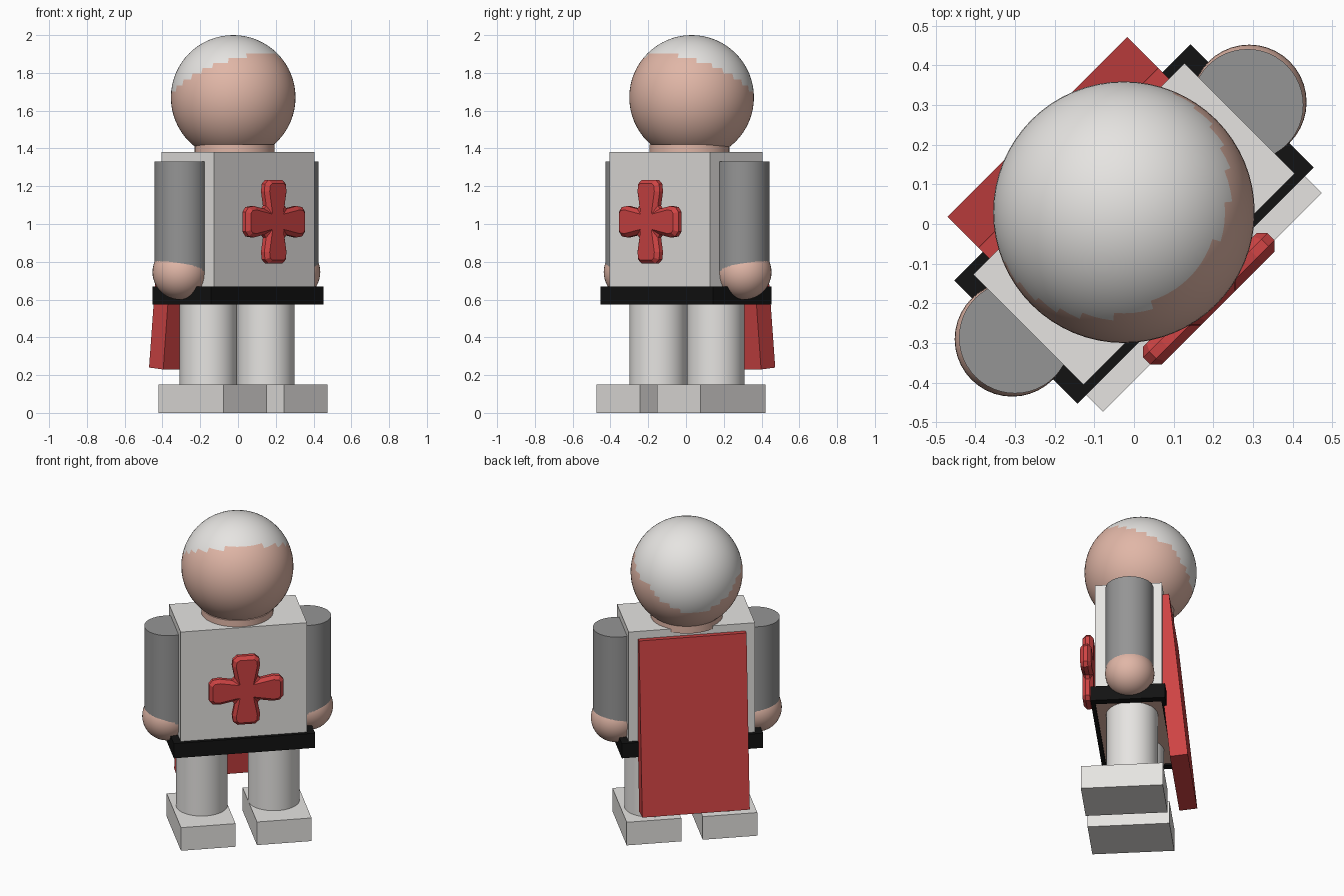
import bpy, bmesh, math
from mathutils import Matrix, Vector

if "Cube" in bpy.data.objects:
    bpy.data.objects.remove(bpy.data.objects["Cube"])

TURN = math.radians(45)      # whole figure is turned towards front right


def material(name, rgb):
    m = bpy.data.materials.new(name)
    m.diffuse_color = (*rgb, 1)
    m.use_nodes = True
    m.node_tree.nodes["Principled BSDF"].inputs["Base Color"].default_value = m.diffuse_color
    return m


WHITE = material("white", (0.79, 0.775, 0.755))
GREY = material("grey", (0.30, 0.30, 0.30))
SKIN = material("skin", (0.75, 0.47, 0.385))
RED = material("red", (0.62, 0.057, 0.057))
BLACK = material("black", (0.006, 0.006, 0.006))


def finish(name, bm, mats, smooth=False):
    bmesh.ops.recalc_face_normals(bm, faces=bm.faces)
    mesh = bpy.data.meshes.new(name)
    bm.to_mesh(mesh)
    bm.free()
    for m in mats:
        mesh.materials.append(m)
    ob = bpy.data.objects.new(name, mesh)
    bpy.context.collection.objects.link(ob)
    ob.rotation_euler.z = TURN
    if smooth:
        bpy.ops.object.select_all(action='DESELECT')
        ob.select_set(True)
        bpy.context.view_layer.objects.active = ob
        bpy.ops.object.shade_smooth_by_angle(angle=math.radians(40))
    return ob


def box_bm(lo, hi):
    lo, hi = Vector(lo), Vector(hi)
    bm = bmesh.new()
    bmesh.ops.create_cube(bm, size=1, matrix=Matrix.Translation((lo + hi) / 2)
                          @ Matrix.Diagonal((*(hi - lo), 1)))
    return bm


def cylinder(name, x, y, z0, z1, r, mat):
    bm = bmesh.new()
    bmesh.ops.create_cone(bm, cap_ends=True, segments=48, radius1=r, radius2=r, depth=z1 - z0,
                          matrix=Matrix.Translation((x, y, (z0 + z1) / 2)))
    return finish(name, bm, [mat], True)


def sphere_bm(centre, r, seg, rings):
    bm = bmesh.new()
    bmesh.ops.create_uvsphere(bm, u_segments=seg, v_segments=rings, radius=r,
                              matrix=Matrix.Translation(centre))
    return bm


def prism(name, pts, axis, a, b, mat):
    """Extrude a 2D outline along x (pts are y,z) or y (pts are x,z)."""
    bm = bmesh.new()
    put = (lambda p, t: (t, p[0], p[1])) if axis == 'x' else (lambda p, t: (p[0], t, p[1]))
    la, lb = ([bm.verts.new(put(p, t)) for p in pts] for t in (a, b))
    bm.faces.new(la)
    bm.faces.new(lb)
    for i in range(len(pts)):
        j = (i + 1) % len(pts)
        bm.faces.new((la[i], la[j], lb[j], lb[i]))
    return finish(name, bm, [mat])


# torso: white tunic with skin-coloured underside
bm = box_bm((-0.377, -0.197, 0.585), (0.377, 0.197, 1.38))
bm.normal_update()
for f in bm.faces:
    f.material_index = 1 if f.normal.z < -0.5 else 0
finish("torso", bm, [WHITE, SKIN])

# belt: rectangular ring around the torso
bm = bmesh.new()
signs = ((-1, -1), (1, -1), (1, 1), (-1, 1))
rings = [[bm.verts.new((sx * w, sy * d, z)) for sx, sy in signs]
         for w, d, z in ((0.422, 0.22, 0.575), (0.422, 0.22, 0.67),
                         (0.375, 0.195, 0.67), (0.375, 0.195, 0.575))]
for k in range(4):
    for i in range(4):
        j, n = (i + 1) % 4, (k + 1) % 4
        bm.faces.new((rings[k][i], rings[k][j], rings[n][j], rings[n][i]))
finish("belt", bm, [BLACK])

# limbs
for side, s in (("left", -1), ("right", 1)):
    cylinder(side + "_arm", s * 0.415, 0.01, 0.75, 1.33, 0.141, GREY)
    finish(side + "_hand", sphere_bm((s * 0.423, 0.012, 0.745), 0.145, 40, 24), [SKIN], True)
    cylinder(side + "_leg", s * 0.215, 0.007, 0.12, 0.63, 0.152, WHITE)
    xs = sorted((s * 0.064, s * 0.39))
    finish(side + "_foot", box_bm((xs[0], -0.28, 0), (xs[1], 0.204, 0.15)), [WHITE])

# neck and head, hair is the upper and rear part of the head
cylinder("neck", 0, 0.025, 1.36, 1.42, 0.212, SKIN)
head_at = Vector((0.003, 0.039, 1.67))
bm = sphere_bm(head_at, 0.33, 64, 32)
for f in bm.faces:
    d = f.calc_center_median() - head_at
    line = 0.114 - 0.495 * d.y - max(0, d.y - 0.22)
    f.material_index = 1 if d.z > line else 0
finish("head", bm, [SKIN, WHITE], True)

# cape: thick sheet leaning away from the back
prism("cape", [(0.235, 1.335), (0.346, 0.24), (0.24, 0.23), (0.13, 1.325)],
      'x', -0.32, 0.322, RED)

# chest cross: one flared arm repeated four times, edges bevelled
arm = [(0.065, 0.065), (0.083, 0.16), (0.078, 0.2), (0.052, 0.222),
       (-0.052, 0.222), (-0.078, 0.2), (-0.083, 0.16)]
outline = []
for k in range(4):
    c, s = round(math.cos(k * math.pi / 2)), round(math.sin(k * math.pi / 2))
    outline += [(c * x - s * z, 1.012 + s * x + c * z) for x, z in arm]
cross = prism("chest_cross", outline, 'y', -0.3, -0.235, RED)
bev = cross.modifiers.new("bevel", 'BEVEL')
bev.width = 0.02
bev.segments = 1
bev.limit_method = 'ANGLE'
bev.angle_limit = math.radians(60)
